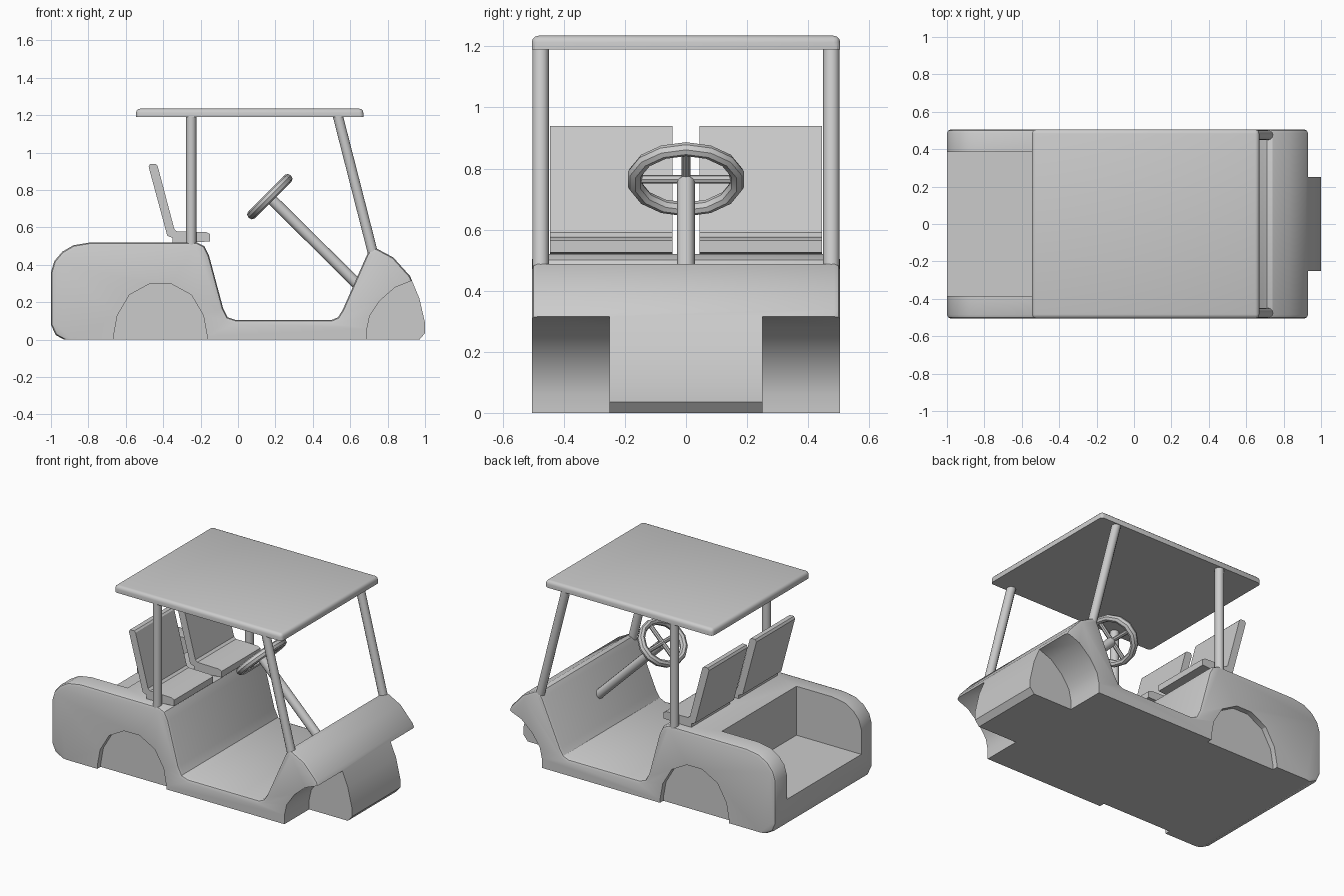
import bpy, bmesh, math
from mathutils import Vector, Matrix

if "Cube" in bpy.data.objects:
    bpy.data.objects.remove(bpy.data.objects["Cube"])


def prism(name, pts, y0, y1, bevel=0.0):
    """Extrude an x-z profile from y0 to y1, optionally rounding the cap rims."""
    bm = bmesh.new()
    a = [bm.verts.new((x, y0, z)) for x, z in pts]
    b = [bm.verts.new((x, y1, z)) for x, z in pts]
    bm.faces.new(a)
    bm.faces.new(b[::-1])
    n = len(pts)
    for i in range(n):
        j = (i + 1) % n
        bm.faces.new((a[i], b[i], b[j], a[j]))
    bmesh.ops.recalc_face_normals(bm, faces=bm.faces)
    if bevel:
        rims = [e for e in bm.edges
                if abs(e.verts[0].co.y - e.verts[1].co.y) < 1e-5
                and max(v.co.z for v in e.verts) > 0.02]
        bmesh.ops.bevel(bm, geom=rims, offset=bevel, segments=2, profile=0.5,
                        affect='EDGES', clamp_overlap=True)
    return finish(name, bm)


def finish(name, bm):
    me = bpy.data.meshes.new(name)
    bm.to_mesh(me)
    bm.free()
    ob = bpy.data.objects.new(name, me)
    bpy.context.collection.objects.link(ob)
    return ob


def smooth(ob, angle=30):
    bpy.ops.object.select_all(action='DESELECT')
    ob.select_set(True)
    bpy.context.view_layer.objects.active = ob
    bpy.ops.object.shade_smooth_by_angle(angle=math.radians(angle))


def cut(ob, cutter):
    bpy.context.view_layer.objects.active = ob
    m = ob.modifiers.new("cut", 'BOOLEAN')
    m.operation = 'DIFFERENCE'
    m.solver = 'EXACT'
    m.object = cutter
    bpy.ops.object.modifier_apply(modifier=m.name)
    bpy.data.objects.remove(cutter)


def rod(name, p, q, r, sides=12):
    p, q = Vector(p), Vector(q)
    bm = bmesh.new()
    rot = (q - p).to_track_quat('Z', 'Y').to_matrix().to_4x4()
    bmesh.ops.create_cone(bm, cap_ends=True, segments=sides, radius1=r, radius2=r,
                          depth=(q - p).length,
                          matrix=Matrix.Translation((p + q) / 2) @ rot)
    ob = finish(name, bm)
    smooth(ob, 40)
    return ob


# Body shell
W = 0.505
body = prism("body", [
    (-0.93, 0), (-0.975, 0.025), (-1, 0.08), (-1, 0.36), (-0.982, 0.42), (-0.94, 0.47),
    (-0.88, 0.505), (-0.79, 0.52), (-0.22, 0.52), (-0.18, 0.5), (-0.155, 0.45),
    (-0.08, 0.17), (-0.055, 0.12), (-0.01, 0.105), (0.5, 0.105), (0.535, 0.12),
    (0.56, 0.16), (0.69, 0.455), (0.71, 0.485), (0.74, 0.488), (0.83, 0.44),
    (0.92, 0.34), (0.97, 0.22), (1, 0.09), (1, 0.035), (0.97, 0)], -W, W, 0.02)

# Cargo bed, open at the rear
cut(body, prism("bed_cutter", [(-1.1, 0.2), (-0.53, 0.2), (-0.53, 0.7), (-1.1, 0.7)],
                -0.385, 0.385))

# Wheel openings: shallow rear arches, deep front wells
rear_arch = [(-0.665, -0.1), (-0.665, 0.02), (-0.645, 0.13), (-0.58, 0.24), (-0.47, 0.3),
             (-0.36, 0.3), (-0.25, 0.24), (-0.185, 0.13), (-0.165, 0.02), (-0.165, -0.1)]
front_well = [(0.69, -0.1), (0.69, 0.06), (0.705, 0.13), (0.76, 0.21), (0.84, 0.28),
              (0.93, 0.315), (1.1, 0.315), (1.1, -0.1)]
for s in (-1, 1):
    cut(body, prism("arch_cutter", rear_arch, s * 0.47, s * 0.6))
    cut(body, prism("well_cutter", front_well, s * 0.25, s * 0.6))
smooth(body)

# Roof panel with rounded upper edges and corners
bm = bmesh.new()
bmesh.ops.create_cube(bm, size=1, matrix=Matrix.Translation((0.0625, 0, 1.2125))
                      @ Matrix.Diagonal((1.215, 2 * W, 0.045, 1)))
edges = [e for e in bm.edges if max(v.co.z for v in e.verts) > 1.22]
bmesh.ops.bevel(bm, geom=edges, offset=0.022, segments=3, profile=0.5, affect='EDGES')
smooth(finish("roof", bm))

# Roof posts and seats, both sides
seat_profile = [(-0.35, 0.515), (-0.15, 0.525), (-0.15, 0.565), (-0.17, 0.575),
                (-0.325, 0.578), (-0.34, 0.59), (-0.43, 0.93), (-0.44, 0.94),
                (-0.47, 0.94), (-0.478, 0.925), (-0.378, 0.555), (-0.35, 0.545)]
for s, side in ((-1, "right"), (1, "left")):
    rod("rear_post_" + side, (-0.25, s * 0.476, 0.48), (-0.25, s * 0.476, 1.2), 0.027)
    rod("front_post_" + side, (0.722, s * 0.476, 0.46), (0.533, s * 0.476, 1.2), 0.027)
    smooth(prism("seat_" + side, seat_profile, s * 0.045, s * 0.445))

# Steering column
hub = Vector((0.17, 0, 0.765))
rod("steering_column", hub + Vector((0.005, 0, -0.01)), (0.65, 0, 0.285), 0.029)

# Steering wheel: slightly oval ring tilted back 45 degrees
bpy.ops.mesh.primitive_torus_add(major_segments=14, minor_segments=8,
                                 major_radius=0.17, minor_radius=0.025)
wheel = bpy.context.object
wheel.name = "steering_wheel"
wheel.scale = (0.82, 1, 1)
wheel.rotation_euler = (0, math.radians(-45), 0)
wheel.location = hub
smooth(wheel, 30)

# Wheel spokes
d = Vector((0.098, 0, 0.098))
rod("spoke_across", hub + Vector((0, -0.165, 0)), hub + Vector((0, 0.165, 0)), 0.014, 8)
rod("spoke_upright", hub - d, hub + d, 0.014, 8)
